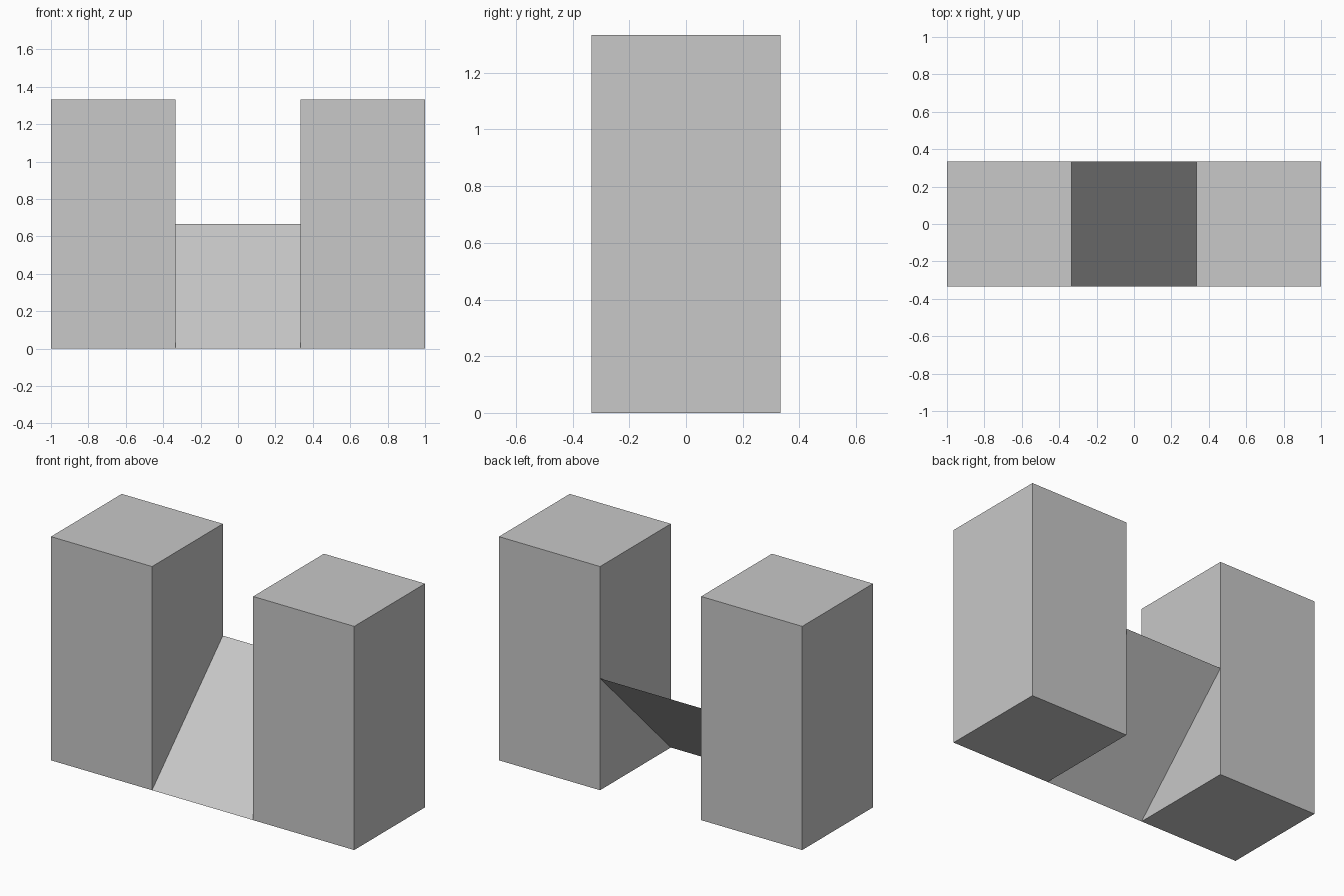
import bpy
import bmesh

cube = bpy.data.objects.get("Cube")
if cube:
    bpy.data.objects.remove(cube, do_unlink=True)

HALF = 1 / 3          # half the width and depth of a tower
HEIGHT = 4 / 3

grey = bpy.data.materials.new("light_grey")
grey.use_nodes = True
colour = (0.58, 0.58, 0.58, 1)
grey.diffuse_color = colour
grey.node_tree.nodes["Principled BSDF"].inputs["Base Color"].default_value = colour


def add_object(name, bm):
    mesh = bpy.data.meshes.new(name)
    bm.to_mesh(mesh)
    bm.free()
    mesh.materials.append(grey)
    obj = bpy.data.objects.new(name, mesh)
    bpy.context.collection.objects.link(obj)
    return obj


# Two square towers
for name, side in (("left_tower", 1), ("right_tower", -1)):
    bm = bmesh.new()
    bmesh.ops.create_cube(bm, size=1)
    bmesh.ops.scale(bm, vec=(2 * HALF, 2 * HALF, HEIGHT), verts=bm.verts)
    tower = add_object(name, bm)
    tower.location = (side * 2 * HALF, 0, HEIGHT / 2)

# Thin sheet ramp rising to the back, its sides sunk into the towers
bm = bmesh.new()
corners = [(-0.5, -HALF, 0), (0.5, -HALF, 0),
           (0.5, HALF, 2 * HALF), (-0.5, HALF, 2 * HALF)]
bm.faces.new([bm.verts.new(c) for c in corners])
add_object("ramp", bm)
